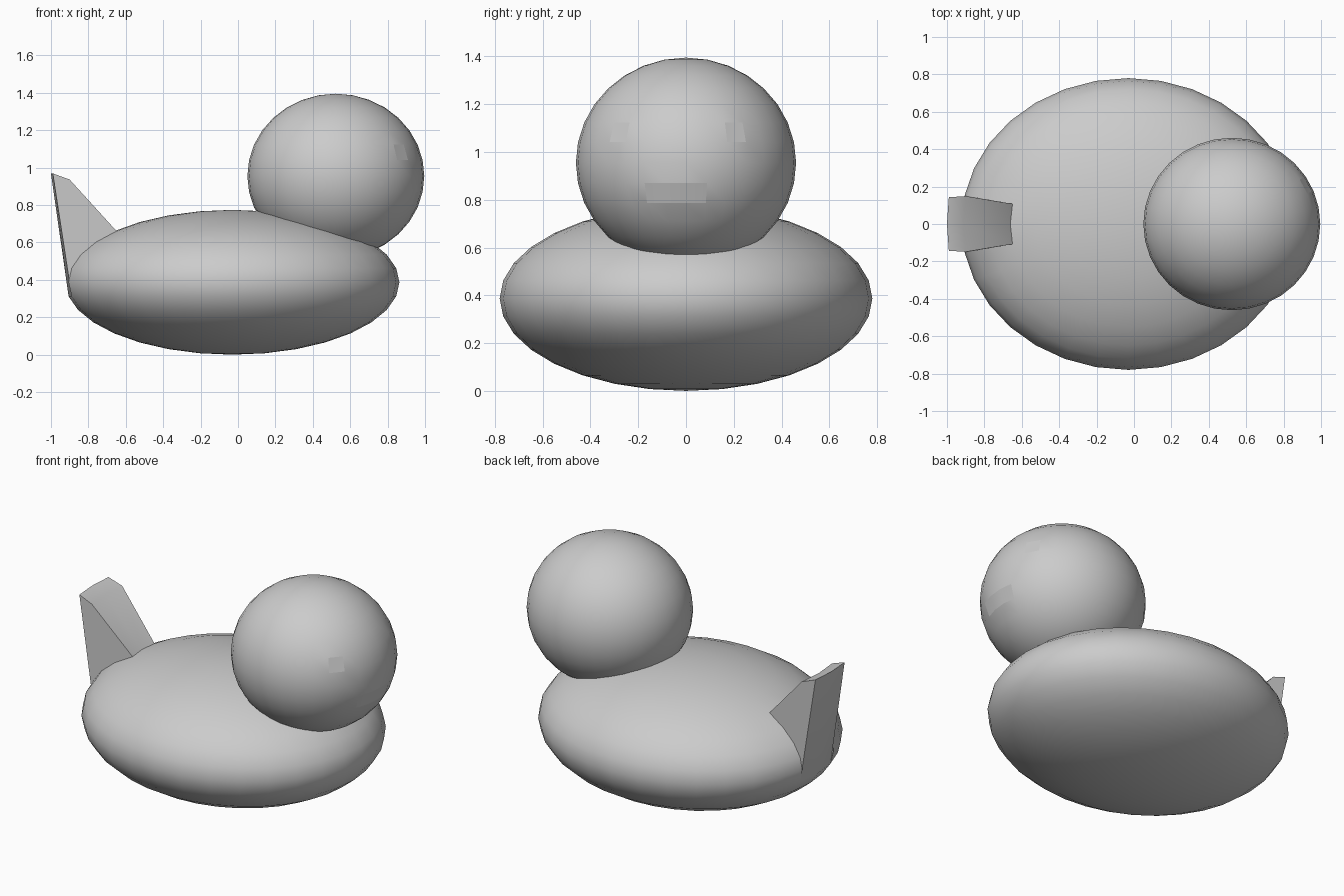
import bpy, bmesh, math

if "Cube" in bpy.data.objects:
    bpy.data.objects.remove(bpy.data.objects["Cube"])

STEP = 11.25  # degrees per face on a 32 x 16 sphere


def lon_lat(p):
    return (math.degrees(math.atan2(p.y, p.x)) % 360,
            math.degrees(math.atan2(p.z, math.hypot(p.x, p.y))))


def sphere():
    bm = bmesh.new()
    bmesh.ops.create_uvsphere(bm, u_segments=32, v_segments=16, radius=1)
    return bm


def faces_in(bm, lon0, lon1, lat0, lat1):
    found = []
    for f in bm.faces:
        lon, lat = lon_lat(f.calc_center_median())
        if (lon - lon0) % 360 < lon1 - lon0 and lat0 < lat < lat1:
            found.append(f)
    return found


def place(bm, centre, radii):
    for v in bm.verts:
        v.co = [c + r * a for c, r, a in zip(centre, radii, v.co)]


def finish(bm, name):
    me = bpy.data.meshes.new(name)
    bm.to_mesh(me)
    bm.free()
    ob = bpy.data.objects.new(name, me)
    bpy.context.collection.objects.link(ob)
    bpy.ops.object.select_all(action='DESELECT')
    ob.select_set(True)
    bpy.context.view_layer.objects.active = ob
    bpy.ops.object.shade_smooth_by_angle(angle=math.radians(30))
    return ob


# Body with the tail drawn out of an opening at the back
BODY_C, BODY_R = (-0.03, 0, 0.387), (0.893, 0.78, 0.387)
bm = sphere()
bmesh.ops.delete(bm, geom=faces_in(bm, 180 - STEP, 180 + STEP, -STEP, 4 * STEP),
                 context='FACES')
bm.verts.ensure_lookup_table()


def rim(col, row):
    def gap(v):
        lon, lat = lon_lat(v.co)
        return abs(lon - 180 - col * STEP) + abs(lat - row * STEP)
    return min(bm.verts, key=gap)


rims = {c: [rim(c, r) for r in ((-1, 4) if c == 0 else range(-1, 5))]
        for c in (-1, 0, 1)}
place(bm, BODY_C, BODY_R)
cols = {}
for c in (-1, 0, 1):
    back = bm.verts.new((-1.0 + 0.01 * abs(c), -0.143 * c, 0.969))
    front = bm.verts.new((-0.913 + 0.013 * abs(c), -0.149 * c, 0.936))
    cols[c] = [rims[c][0], back, front, rims[c][-1]]
    if c:
        bm.faces.new([back, front] + rims[c][::-1])
for a, b in ((-1, 0), (0, 1)):
    for i in range(3):
        bm.faces.new((cols[a][i], cols[b][i], cols[b][i + 1], cols[a][i + 1]))
bmesh.ops.recalc_face_normals(bm, faces=bm.faces)
finish(bm, "body_and_tail")

# Head and its face patches, each cut from the same sphere
HEAD_C, HEAD_R = (0.523, 0, 0.955), (0.473, 0.461, 0.44)
PATCHES = {"eye_right": (315, 315 + STEP, STEP, 2 * STEP),
           "eye_left": (2 * STEP, 3 * STEP, STEP, 2 * STEP),
           "mouth": (360 - 2 * STEP, 360 + STEP, -2 * STEP, -STEP)}
head = sphere()
for name, area in PATCHES.items():
    bmesh.ops.delete(head, geom=faces_in(head, *area), context='FACES')
    bm = sphere()
    keep = set(faces_in(bm, *area))
    bmesh.ops.delete(bm, geom=[f for f in bm.faces if f not in keep],
                     context='FACES')
    place(bm, HEAD_C, HEAD_R)
    finish(bm, name)
place(head, HEAD_C, HEAD_R)
finish(head, "head")
